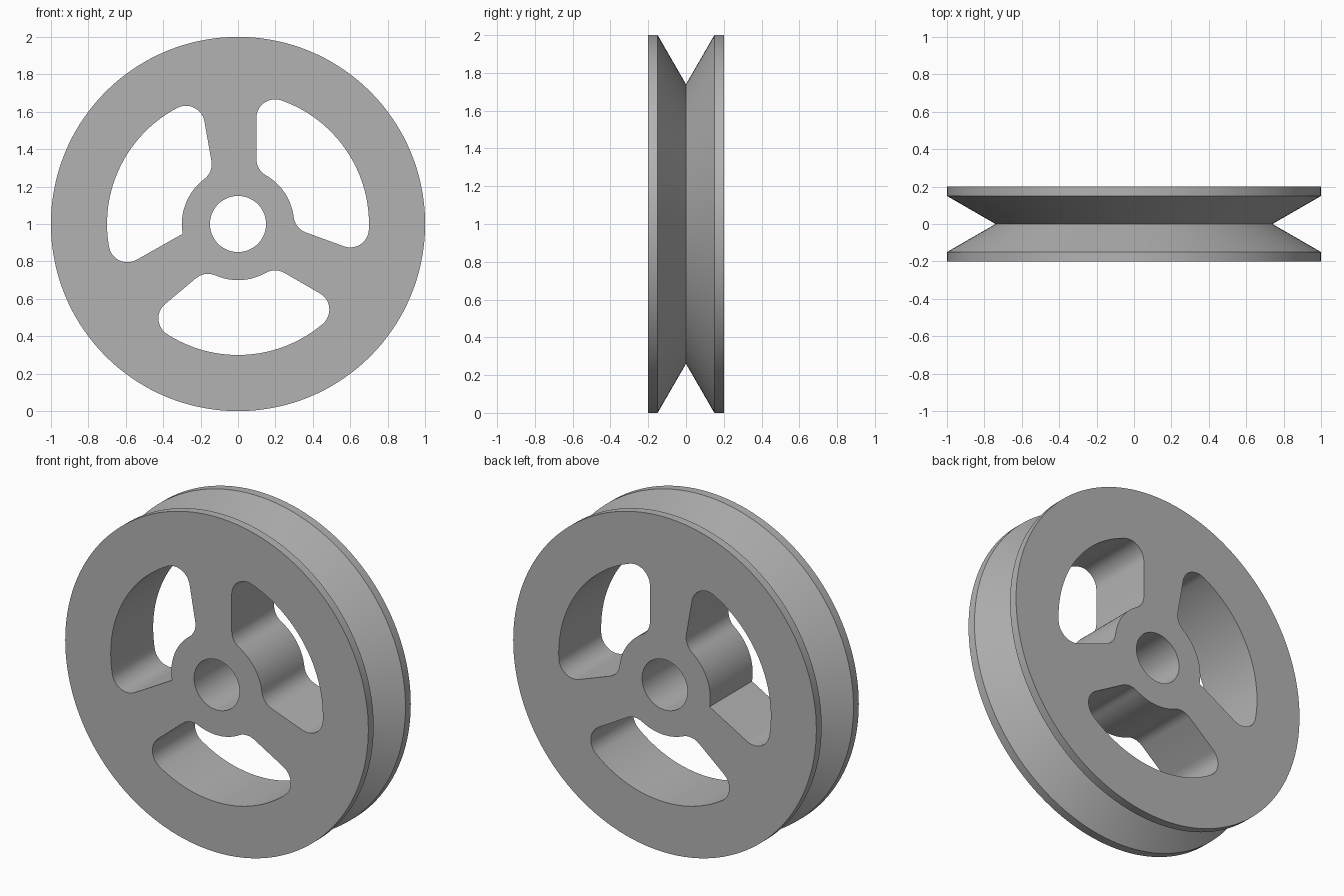
import bpy
import bmesh
from math import radians, degrees, cos, sin, acos

cube = bpy.data.objects.get("Cube")
if cube:
    bpy.data.objects.remove(cube, do_unlink=True)

HALF, LIP, GROOVE = 0.2, 0.15, 0.74       # half width, lip start, groove radius
RIM, HUB, FILLET, BORE = 0.7, 0.3, 0.1, 0.15

grey = bpy.data.materials.new("plain grey")
grey.use_nodes = True
colour = (0.45, 0.45, 0.45, 1)
grey.diffuse_color = colour
grey.node_tree.nodes["Principled BSDF"].inputs["Base Color"].default_value = colour


def polar(r, a):
    return r * cos(radians(a)), r * sin(radians(a))


def arc(centre, r, a0, a1):
    """Points on an arc, angles in degrees."""
    n = max(2, int(abs(a1 - a0) / (3 if r > 0.2 else 8)))
    steps = [polar(r, a0 + (a1 - a0) * i / n) for i in range(n + 1)]
    return [(centre[0] + x, centre[1] + z) for x, z in steps]


def hub_angle(n, a, side):
    """Direction of the fillet touching both the hub and a spoke edge."""
    d = (RIM - FILLET) * cos(radians(a - n)) / (HUB + FILLET)
    return n + side * degrees(acos(d))


def window(n0, a0, n1, a1, sharp=None):
    """Rounded opening between two spokes: n = edge normals, a = rim corners."""
    mid, near = RIM - FILLET, HUB + FILLET
    h0 = hub_angle(n0, a0, 1)
    pts = arc(polar(mid, a0), FILLET, n0, a0)
    pts += arc((0, 0), RIM, a0, a1)
    pts += arc(polar(mid, a1), FILLET, a1, n1)
    h1 = sharp
    if sharp is None:
        h1 = hub_angle(n1, a1, -1)
        pts += arc(polar(near, h1), FILLET, n1, h1 + 180)
    pts += arc((0, 0), HUB, h1, h0)
    pts += arc(polar(near, h0), FILLET, h0 + 180, n0 + 360)
    clean = []
    for p in pts:
        if all(abs(p[0] - q[0]) + abs(p[1] - q[1]) > 1e-4 for q in clean):
            clean.append(p)
    return clean


def loft(name, sections):
    """Closed solid through (y, outline) sections."""
    bm = bmesh.new()
    rings = [[bm.verts.new((x, y, z + 1)) for x, z in pts] for y, pts in sections]
    for a, b in zip(rings, rings[1:]):
        for i in range(len(a)):
            j = (i + 1) % len(a)
            bm.faces.new((a[i], a[j], b[j], b[i]))
    bm.faces.new(rings[0])
    bm.faces.new(rings[-1])
    bmesh.ops.recalc_face_normals(bm, faces=bm.faces)
    mesh = bpy.data.meshes.new(name)
    bm.to_mesh(mesh)
    bm.free()
    ob = bpy.data.objects.new(name, mesh)
    mesh.materials.append(grey)
    bpy.context.collection.objects.link(ob)
    return ob


# Grooved wheel body
circle = lambda r, n=144: [polar(r, 360 * i / n) for i in range(n)]
wheel = loft("pulley_wheel", [(y, circle(r)) for y, r in (
    (-HALF, 1), (-LIP, 1), (0, GROOVE), (LIP, 1), (HALF, 1))])

# Axle bore and the three openings between spokes
cuts = {
    "bore": circle(BORE, 64),
    "right_opening": window(-110, -2.4, 180, 70.7),
    "left_opening": window(10, 117.6, 300, 190, sharp=190),
    "lower_opening": window(130, 237.2, 420, 310.3),
}
bpy.context.view_layer.objects.active = wheel
wheel.select_set(True)
for name, outline in cuts.items():
    cutter = loft(name + "_cutter", [(-0.3, outline), (0.3, outline)])
    cutter.hide_render = True
    mod = wheel.modifiers.new(name, 'BOOLEAN')
    mod.operation = 'DIFFERENCE'
    mod.solver = 'EXACT'
    mod.object = cutter
    bpy.ops.object.modifier_apply(modifier=name)
    bpy.data.objects.remove(cutter, do_unlink=True)

bpy.ops.object.select_all(action='DESELECT')
wheel.select_set(True)
bpy.ops.object.shade_smooth_by_angle(angle=radians(25))
